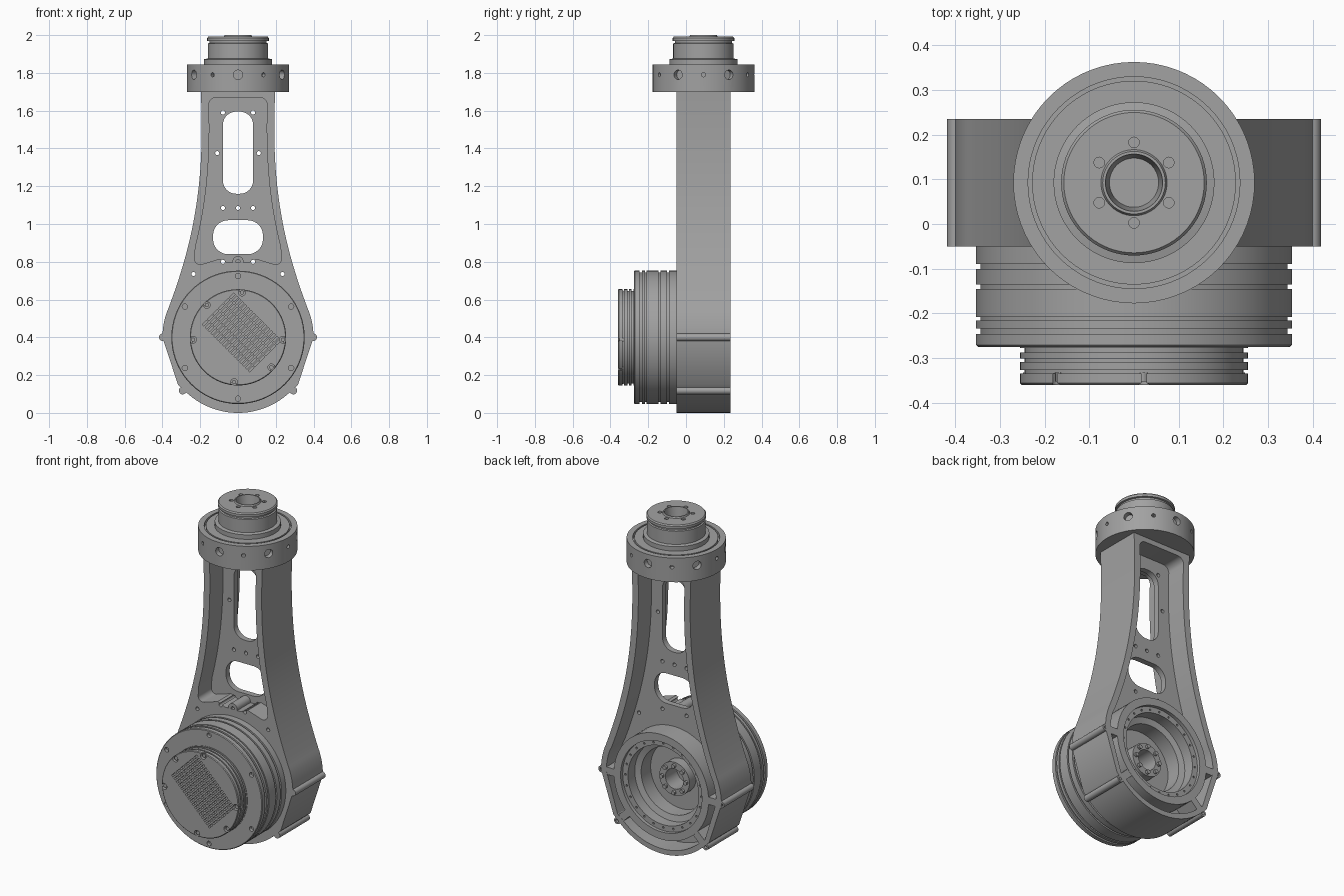
import bpy, bmesh, math
from mathutils import Vector, Matrix
from mathutils.geometry import interpolate_bezier

if "Cube" in bpy.data.objects:
    bpy.data.objects.remove(bpy.data.objects["Cube"])

metal = bpy.data.materials.new("machined grey")
metal.use_nodes = True
GREY = (0.36, 0.36, 0.36, 1)
metal.diffuse_color = GREY
metal.node_tree.nodes["Principled BSDF"].inputs["Base Color"].default_value = GREY

JOINT_Z = 0.4      # height of the big joint axis
WRIST_Y = 0.0925   # depth of the upper joint axis
FRONT, BACK = -0.05, 0.235
SEG = 72


def finish(bm, name):
    bmesh.ops.remove_doubles(bm, verts=bm.verts, dist=1e-5)
    bmesh.ops.recalc_face_normals(bm, faces=bm.faces)
    mesh = bpy.data.meshes.new(name)
    bm.to_mesh(mesh)
    bm.free()
    mesh.materials.append(metal)
    obj = bpy.data.objects.new(name, mesh)
    bpy.context.collection.objects.link(obj)
    return obj


def lathe(name, profile, axis):
    """Spin (radius, height) points about the joint axis 'Y' or the wrist axis 'Z'."""
    bm = bmesh.new()
    if axis == 'Y':
        pts = [Vector((r, h, JOINT_Z)) for r, h in profile]
        centre, direction = (0, 0, JOINT_Z), (0, 1, 0)
    else:
        pts = [Vector((r, WRIST_Y, h)) for r, h in profile]
        centre, direction = (0, WRIST_Y, 0), (0, 0, 1)
    vs = [bm.verts.new(p) for p in pts]
    edges = [bm.edges.new((vs[i - 1], vs[i])) for i in range(len(vs))
             if profile[i - 1][0] + profile[i][0] > 0]
    bmesh.ops.spin(bm, geom=vs + edges, cent=centre, axis=direction,
                   angle=math.tau, steps=SEG, use_merge=True)
    return finish(bm, name)


def prism(name, outline, y0, y1):
    """Extrude an (x, z) outline from y0 to y1."""
    bm = bmesh.new()
    face = bm.faces.new([bm.verts.new((x, y0, z)) for x, z in outline])
    new = bmesh.ops.extrude_face_region(bm, geom=[face])["geom"]
    bmesh.ops.translate(bm, vec=(0, y1 - y0, 0),
                        verts=[v for v in new if isinstance(v, bmesh.types.BMVert)])
    return finish(bm, name)


def pegs(name, places, radius, length, sides=16):
    """Cylinders in one mesh: each place is (position, direction)."""
    bm = bmesh.new()
    for pos, direction in places:
        turn = Vector((0, 0, 1)).rotation_difference(Vector(direction)).to_matrix().to_4x4()
        bmesh.ops.create_cone(bm, cap_ends=True, segments=sides, radius1=radius,
                              radius2=radius, depth=length,
                              matrix=Matrix.Translation(pos) @ turn)
    return finish(bm, name)


def cut(obj, *cutters):
    for c in cutters:
        c.hide_render = True
        mod = obj.modifiers.new("cut", 'BOOLEAN')
        mod.operation, mod.solver, mod.object = 'DIFFERENCE', 'EXACT', c
        graph = bpy.context.evaluated_depsgraph_get()
        mesh = bpy.data.meshes.new_from_object(obj.evaluated_get(graph))
        obj.modifiers.clear()
        obj.data = mesh
        bpy.data.objects.remove(c)


def arc(cx, cz, r, a0, a1, n):
    return [(cx + r * math.cos(math.radians(a0 + (a1 - a0) * i / n)),
             cz + r * math.sin(math.radians(a0 + (a1 - a0) * i / n))) for i in range(n + 1)]


def round_rect(w, z0, z1, r):
    out = []
    for cx, cz, a in ((w - r, z1 - r, 0), (r - w, z1 - r, 90), (r - w, z0 + r, 180), (w - r, z0 + r, 270)):
        out += arc(cx, cz, r, a, a + 90, 8)
    return out


def mirrored(right):
    return right + [(-x, z) for x, z in reversed(right) if x > 1e-5]


def ring(r, count, y, start=90):
    """Places around the joint axis, pointing along y."""
    return [((x, y, z), (0, 1, 0)) for x, z in arc(0, JOINT_Z, r, start, start + 360, count)[:-1]]


def flank(inset):
    """Concave right edge of the arm, top to bottom."""
    ctrl = [(0.197, 1.7), (0.175, 1.25), (0.225, 0.93), (0.37, 0.55)]
    return [(p[0] - inset, p[1]) for p in
            interpolate_bezier(*[Vector((x, z, 0)) for x, z in ctrl], 28)]


def along_y(points, y):
    return [((x, y, z), (0, 1, 0)) for x, z in points]


def both(points):
    return points + [(-x, z) for x, z in points if x]


# Arm body: waisted neck over a round housing
outline = flank(0) + arc(0, JOINT_Z, 0.4, 20, 0, 5) + [(0.318, 0.15)] + arc(0, JOINT_Z, 0.4, -46, -90, 12)
arm = prism("arm_body", mirrored(outline), FRONT, BACK)

# Front and back pockets leave a thin web with two windows
WALL = 0.04
front_edge = [p for p in flank(WALL) if 0.84 < p[1] < 1.62]
front_pocket = mirrored(arc(0.115, 1.63, 0.04, 90, 0, 6) + front_edge
                        + arc(0.2, 0.815, 0.03, 10, -100, 6) + [(0.1, 0.815), (0.05, 0.795)])
back_edge = [p for p in flank(WALL) if p[1] < 1.62]
back_pocket = mirrored(arc(0.115, 1.63, 0.04, 90, 0, 6) + back_edge
                       + arc(0, JOINT_Z, 0.365, 20, 0, 5) + [(0.29, 0.16)]
                       + arc(0, JOINT_Z, 0.37, -46, -90, 12))
cut(arm,
    prism("front_pocket", front_pocket, FRONT - 0.1, 0.075),
    prism("back_pocket", back_pocket, 0.11, BACK + 0.1),
    prism("upper_window", round_rect(0.08, 1.16, 1.595, 0.07), -0.2, 0.4),
    prism("lower_window", round_rect(0.132, 0.84, 1.02, 0.08), -0.2, 0.4),
    pegs("bore", along_y([(0, JOINT_Z)], 0.1), 0.3, 1, SEG))
web_holes = both([(0.08, 1.59), (0.11, 1.375), (0.08, 1.085), (0, 1.085), (0.08, 0.8), (0.235, 0.735)])
cut(arm, pegs("web_holes", along_y(web_holes, 0.1), 0.011, 0.6))

# Bosses with screw holes on the rim, joined by ribs to the housing ring
rim = both([(0.398, 0.4), (0.293, 0.118)])
bosses = pegs("rim_bosses", along_y(rim, (FRONT + BACK) / 2), 0.02, BACK - FRONT, 24)
cut(bosses, pegs("boss_holes", along_y(rim, BACK), 0.01, 0.06))
for i, (x, z) in enumerate(rim):
    d = Vector((x, z - JOINT_Z)).normalized()
    n = Vector((-d.y, d.x)) * 0.022
    corners = [d * 0.3 - n, d * 0.385 - n, d * 0.385 + n, d * 0.3 + n]
    prism(f"rim_rib_{i + 1}", [(c.x, c.y + JOINT_Z) for c in corners], 0.1, BACK - 0.001)
top_boss = pegs("web_boss", along_y([(0, 0.8)], 0.02), 0.03, 0.14, 24)
cut(top_boss, pegs("boss_hole", along_y([(0, 0.8)], FRONT), 0.011, 0.06))

# Rear housing ring with stepped bore and bolted hub
housing = lathe("rear_housing", [
    (0, -0.045), (0.315, -0.045), (0.315, BACK), (0.27, BACK), (0.27, 0.215), (0.235, 0.215),
    (0.235, 0.15), (0.2, 0.14), (0.2, 0.05), (0.1, 0.05), (0.1, 0.11), (0.06, 0.11),
    (0.06, 0.0), (0, 0.0)], 'Y')
cut(housing, pegs("step_holes", ring(0.252, 24, 0.215), 0.006, 0.03, 8))
pegs("hub_bolts", ring(0.08, 8, 0.115), 0.012, 0.02, 12)


def grooved(r, start, end, grooves, depth):
    """Cylinder edge from start to end (descending) with grooves (centre, width)."""
    out = [(r, start)]
    for c, w in grooves:
        out += [(r, c + w / 2), (r - depth, c + w / 2), (r - depth, c - w / 2), (r, c - w / 2)]
    return out + [(r - 0.004, end)] if not grooves else out + [(r, end + 0.004), (r - 0.004, end)]


# Front joint drum
drum = lathe("joint_drum", [(0, -0.04)] + grooved(
    0.353, -0.04, -0.275, [(-0.095, 0.012), (-0.14, 0.01), (-0.212, 0.008), (-0.24, 0.012)], 0.01)
    + [(0, -0.275)], 'Y')
cut(drum, pegs("drum_holes", ring(0.325, 6, -0.275), 0.014, 0.04))

# Front cap with edge notches and a slotted vent grille
cap = lathe("joint_cap", [(0, -0.27)] + grooved(
    0.255, -0.27, -0.36, [(-0.283, 0.01), (-0.305, 0.008), (-0.331, 0.008)], 0.01)
    + [(0, -0.36)], 'Y')
notches = [arc(0, JOINT_Z, 0.238, a, a, 1)[0] for a in (134, 85, -3, -42, -95, 183)]
cut(cap, pegs("cap_notches", along_y(notches, -0.36), 0.018, 0.05))
bm = bmesh.new()
tilt = Matrix.Translation((0.02, -0.36, 0.425)) @ Matrix.Rotation(math.radians(45), 4, 'Y')
COLS, ROWS = 17, 6
for i in range(COLS):
    for j in range(ROWS):
        spot = Matrix.Translation(((i - (COLS - 1) / 2) * 0.0215, 0, (j - (ROWS - 1) / 2) * 0.041))
        bmesh.ops.create_cube(bm, size=1, matrix=tilt @ spot @ Matrix.Diagonal((0.011, 0.03, 0.032, 1)))
cut(cap, finish(bm, "vent_slots"))
pegs("cap_screws", along_y(notches, -0.342), 0.011, 0.02, 12)

# Wrist collar with radial holes and a ring groove
collar = lathe("wrist_collar", [
    (0, 1.7), (0.27, 1.7), (0.27, 1.845), (0.237, 1.845), (0.237, 1.82), (0.228, 1.82),
    (0.228, 1.845), (0, 1.845)], 'Z')
for name, start, r in (("large", 30, 0.025), ("small", 0, 0.011)):
    spots = []
    for k in range(6):
        a = math.radians(start + 60 * k)
        d = Vector((math.cos(a), math.sin(a), 0))
        spots.append((d * 0.27 + Vector((0, WRIST_Y, 1.79)), d))
    cut(collar, pegs(name + "_holes", spots, r, 0.06, 20))

# Wrist drum with hollow output hub
wrist = lathe("wrist_drum", [
    (0, 1.84), (0.18, 1.84), (0.18, 1.872), (0.16, 1.876), (0.16, 1.955), (0.152, 1.958),
    (0.152, 1.968), (0.163, 1.97), (0.163, 1.985), (0.157, 1.992), (0.074, 1.992), (0.07, 2.0),
    (0.064, 2.0), (0.055, 1.93), (0, 1.93)], 'Z')
top = [((x, y, 1.99), (0, 0, 1)) for x, y in arc(0, WRIST_Y, 0.09, 30, 330, 5)]
cut(wrist, pegs("hub_holes", top, 0.012, 0.04, 12))

# Smooth curved walls, keep machined edges crisp
bpy.ops.object.select_all(action='DESELECT')
for obj in bpy.context.collection.objects:
    if obj.type == 'MESH' and metal.name in obj.data.materials:
        obj.select_set(True)
        bpy.context.view_layer.objects.active = obj
bpy.ops.object.shade_smooth_by_angle(angle=math.radians(30))
